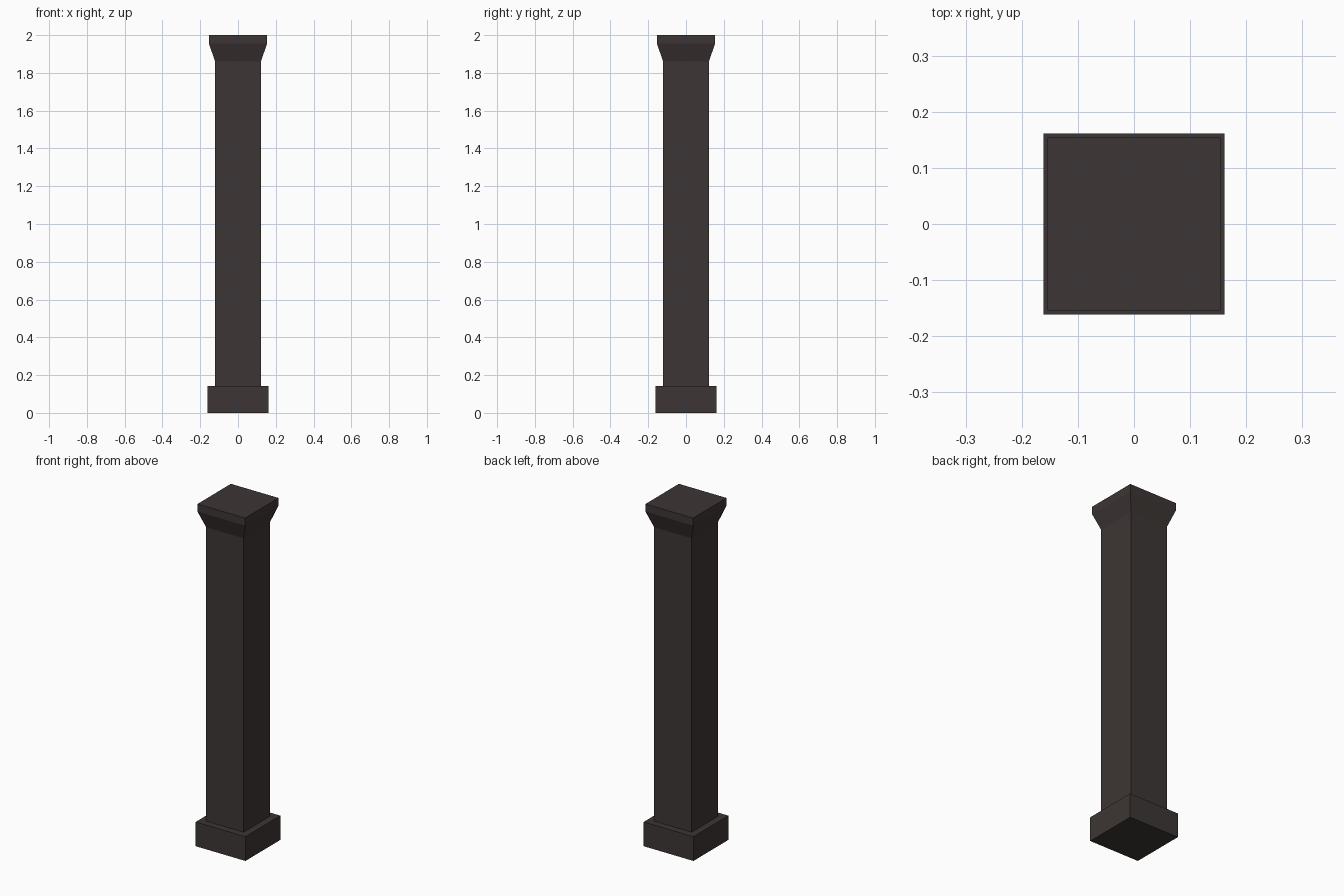
import bpy, bmesh

if "Cube" in bpy.data.objects:
    bpy.data.objects.remove(bpy.data.objects["Cube"])

# One dark stone colour
stone = bpy.data.materials.new("dark stone")
stone.diffuse_color = (0.046, 0.037, 0.035, 1.0)
stone.use_nodes = True
stone.node_tree.nodes["Principled BSDF"].inputs["Base Color"].default_value = stone.diffuse_color


def square_loft(name, rings):
    """Closed solid from square sections given as (half width, height)."""
    bm = bmesh.new()
    loops = [[bm.verts.new((sx * w, sy * w, z))
              for sx, sy in ((-1, -1), (1, -1), (1, 1), (-1, 1))]
             for w, z in rings]
    for low, high in zip(loops, loops[1:]):
        for i in range(4):
            j = (i + 1) % 4
            bm.faces.new((low[i], low[j], high[j], high[i]))
    bm.faces.new(loops[0][::-1])
    bm.faces.new(loops[-1])
    mesh = bpy.data.meshes.new(name)
    bm.to_mesh(mesh)
    bm.free()
    mesh.materials.append(stone)
    obj = bpy.data.objects.new(name, mesh)
    bpy.context.collection.objects.link(obj)
    return obj


# Square plinth
square_loft("base", [(0.161, 0.0), (0.161, 0.142)])

# Shaft with flared capital
square_loft("shaft_and_capital",
            [(0.121, 0.142), (0.121, 1.86), (0.154, 1.955), (0.154, 2.0)])
